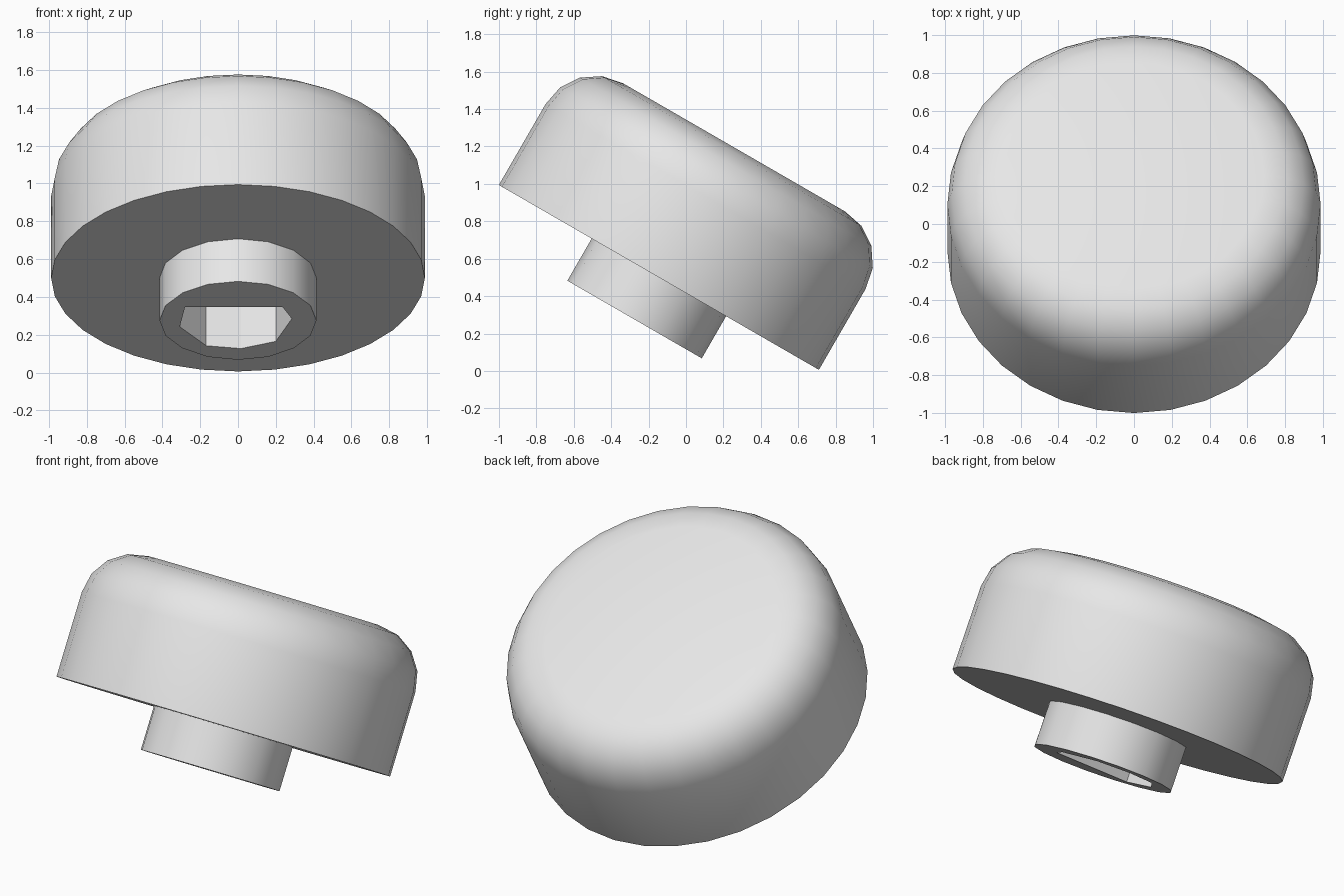
import bpy, bmesh
from math import sin, cos, pi, radians
from mathutils import Matrix, Vector

cube = bpy.data.objects.get("Cube")
if cube:
    bpy.data.objects.remove(cube, do_unlink=True)

grey = bpy.data.materials.new("light grey plastic")
grey.use_nodes = True
colour = (0.8, 0.8, 0.8, 1.0)
grey.diffuse_color = colour
grey.node_tree.nodes["Principled BSDF"].inputs["Base Color"].default_value = colour

# The whole knob leans forward about the centre of its underside
TILT = Matrix.Translation((0, -0.145, 0.5)) @ Matrix.Rotation(radians(-30), 4, "X")


def circle(radius, sides):
    return [(radius * sin(2 * pi * i / sides), radius * cos(2 * pi * i / sides))
            for i in range(sides)]


def ring(bm, points, z):
    return [bm.verts.new((x, y, z)) for x, y in points]


def bridge(bm, a, b):
    n = len(a)
    for i in range(n):
        j = (i + 1) % n
        bm.faces.new((a[i], a[j], b[j], b[i]))


def finish(bm, name, angle):
    bmesh.ops.recalc_face_normals(bm, faces=bm.faces[:])
    mesh = bpy.data.meshes.new(name)
    bm.to_mesh(mesh)
    bm.free()
    obj = bpy.data.objects.new(name, mesh)
    bpy.context.collection.objects.link(obj)
    mesh.materials.append(grey)
    obj.matrix_world = TILT
    bpy.ops.object.select_all(action="DESELECT")
    obj.select_set(True)
    bpy.context.view_layer.objects.active = obj
    bpy.ops.object.shade_smooth_by_angle(angle=radians(angle))


# Cap: turned profile with a rounded upper edge
RADIUS, HEIGHT, FILLET, STEPS = 0.988, 0.803, 0.303, 4
profile = [(RADIUS, 0)]
for k in range(STEPS + 1):
    a = k * pi / 2 / STEPS
    profile.append((RADIUS - FILLET + FILLET * cos(a), HEIGHT - FILLET + FILLET * sin(a)))
bm = bmesh.new()
rings = [ring(bm, circle(r, 32), z) for r, z in profile]
for low, high in zip(rings, rings[1:]):
    bridge(bm, low, high)
bm.faces.new(rings[0])
bm.faces.new(rings[-1])
finish(bm, "knob_cap", 40)

# Stem: short collar with a D-shaped shaft hole
hole = [(0.015, 0.296), (0.2, 0.22), (0.285, -0.02), (0.235, -0.144),
        (-0.28, -0.144), (-0.308, 0.066), (-0.168, 0.266)]
bm = bmesh.new()
ends = []
for z in (-0.26, 0.005):
    loops = [ring(bm, circle(0.415, 16), z), ring(bm, hole, z)]
    edges = [bm.edges.new((loop[i - 1], loop[i])) for loop in loops for i in range(len(loop))]
    bmesh.ops.triangle_fill(bm, edges=edges, use_beauty=True, normal=Vector((0, 0, 1)))
    ends.append(loops)
for low, high in zip(*ends):
    bridge(bm, low, high)
finish(bm, "shaft_collar", 30)
